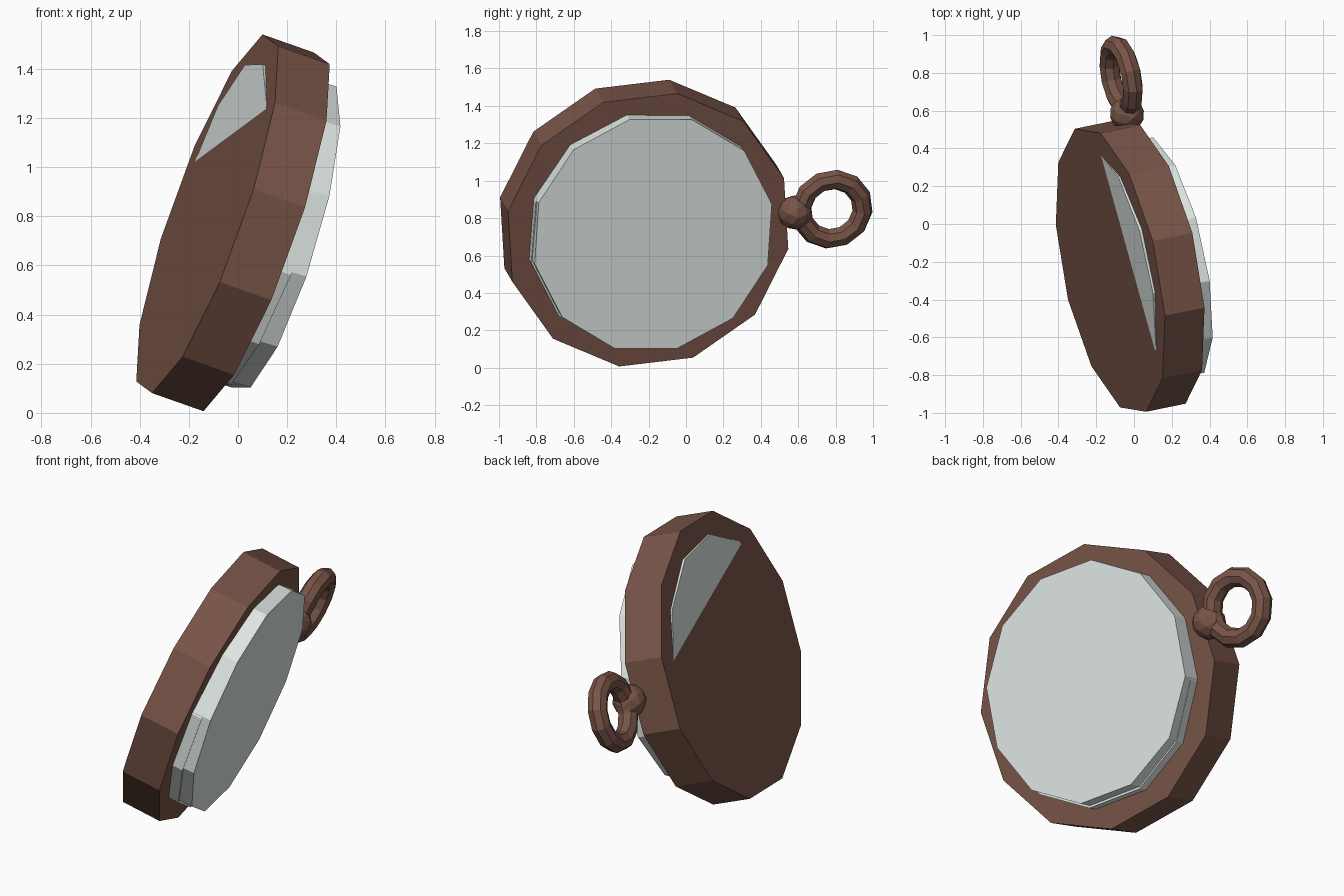
import bpy
from mathutils import Vector, Matrix

if "Cube" in bpy.data.objects:
    bpy.data.objects.remove(bpy.data.objects["Cube"])


def material(name, rgb):
    m = bpy.data.materials.new(name)
    m.diffuse_color = (*rgb, 1)
    m.use_nodes = True
    m.node_tree.nodes["Principled BSDF"].inputs["Base Color"].default_value = m.diffuse_color
    return m


brown = material("brown_metal", (0.19, 0.09, 0.065))
pale = material("pale_glass", (0.74, 0.80, 0.78))


def frame(axis, toward, origin):
    """Local z along axis, local x as near as possible to toward."""
    z = Vector(axis).normalized()
    x = Vector(toward)
    x = (x - z * x.dot(z)).normalized()
    y = z.cross(x)
    rot = Matrix((x, y, z)).transposed().to_4x4()
    return Matrix.Translation(origin) @ rot


def finish(name, mat, matrix):
    ob = bpy.context.object
    ob.name = name
    ob.data.name = name
    ob.data.materials.append(mat)
    ob.matrix_world = matrix
    return ob


def disc(name, mat, radius, front, depth, axis, corner):
    """Twelve-sided disc with its front face centred at front and a corner toward corner."""
    n = Vector(axis).normalized()
    bpy.ops.mesh.primitive_cylinder_add(vertices=12, radius=radius, depth=depth)
    # the primitive has a corner on its local y axis, and so also on local x
    return finish(name, mat, frame(n, corner, Vector(front) - n * depth / 2))


body_axis = Vector((0.928, 0.19, -0.326)).normalized()
glass_axis = Vector((0.938, 0.202, -0.281)).normalized()
glass_corner = (0.21, -0.125, 0.61)

# case
body_front = Vector((-0.125, -0.245, 0.81)) + body_axis * 0.226
disc("case", brown, 0.779, body_front, 0.226, body_axis, (0.225, 0.155, 0.73))

# dial, square to the case, and the slightly tilted glass through it
disc("dial", pale, 0.66, body_front + body_axis * 0.06, 0.2, body_axis, glass_corner)
disc("glass", pale, 0.66, (0.19, -0.175, 0.715), 0.32, glass_axis, glass_corner)

# crown ball on the rim
bpy.ops.mesh.primitive_ico_sphere_add(subdivisions=2, radius=0.093)
finish("crown_ball", brown, frame(body_axis, (0, 0, 1), (-0.037, 0.582, 0.83)))

# hanging ring
bpy.ops.mesh.primitive_torus_add(major_segments=12, minor_segments=8,
                                 major_radius=0.168, minor_radius=0.055)
finish("hanging_ring", brown, frame(body_axis, (0.2, 0.1, 0.73), (-0.068, 0.78, 0.848)))
